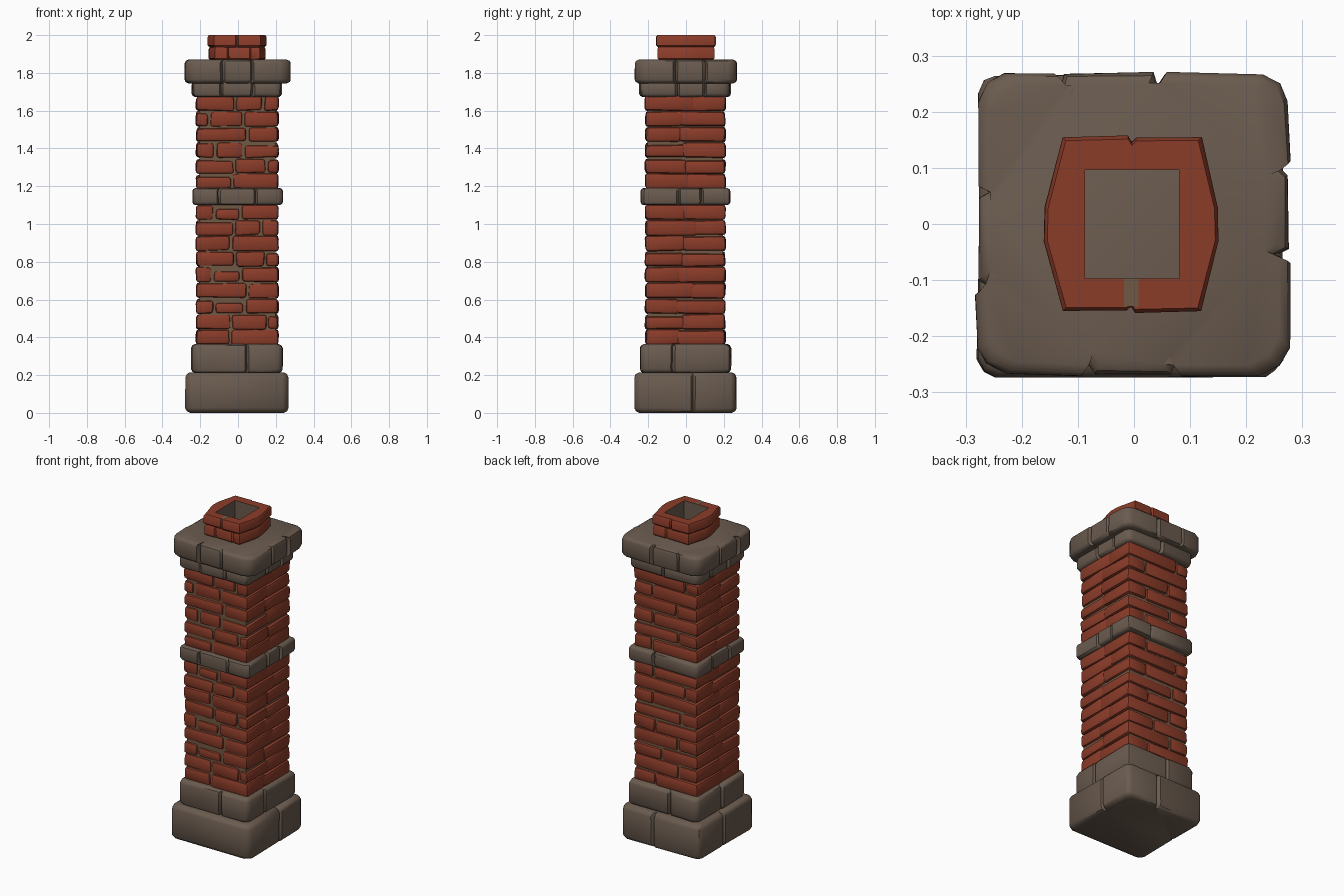
import bpy, bmesh, random
from mathutils import Vector

random.seed(7)
cube = bpy.data.objects.get("Cube")
if cube:
    bpy.data.objects.remove(cube, do_unlink=True)


def material(name, rgb):
    m = bpy.data.materials.new(name)
    m.use_nodes = True
    m.diffuse_color = (*rgb, 1)
    m.node_tree.nodes["Principled BSDF"].inputs["Base Color"].default_value = (*rgb, 1)
    return m


STONE = material("stone", (0.145, 0.105, 0.078))
BRICK = material("red brick", (0.26, 0.045, 0.022))
MORTAR = material("mortar", (0.165, 0.098, 0.055))


def jit(a):
    return random.uniform(-a, a)


def finish(name, bm, *mats):
    bmesh.ops.recalc_face_normals(bm, faces=bm.faces)
    me = bpy.data.meshes.new(name)
    bm.to_mesh(me)
    bm.free()
    ob = bpy.data.objects.new(name, me)
    bpy.context.collection.objects.link(ob)
    for m in mats:
        me.materials.append(m)
    bpy.ops.object.select_all(action='DESELECT')
    ob.select_set(True)
    bpy.context.view_layer.objects.active = ob
    bpy.ops.object.shade_smooth_by_angle(angle=0.7)
    return ob


def box(bm, lo, hi, wobble=0.0, bevel=0.0):
    part = bmesh.new()
    bmesh.ops.create_cube(part, size=1)
    for v in part.verts:
        v.co = Vector([(lo[i] if v.co[i] < 0 else hi[i]) + jit(wobble) for i in range(3)])
    if bevel:
        bmesh.ops.bevel(part, geom=part.edges[:], offset=bevel, segments=2,
                        profile=0.5, affect='EDGES', clamp_overlap=True)
    me = bpy.data.meshes.new("temp")
    part.to_mesh(me)
    part.free()
    bm.from_mesh(me)
    bpy.data.meshes.remove(me)


def notched(corners, notches, width, depth):
    """Outline through the corners, with V joints cut into given edges."""
    pts = []
    for i, a in enumerate(corners):
        a, b = Vector(a), Vector(corners[(i + 1) % len(corners)])
        along = (b - a).normalized()
        inward = Vector((-along.y, along.x))
        pts.append(a)
        for t in sorted(notches.get(i, ())):
            p = a.lerp(b, t)
            step = inward * jit(0.004)
            pts += [p - along * width, p + inward * depth, p + along * width + step]
    return pts


def stack(bm, outline, levels, wobble):
    """Skin the outline through (height, inset) levels."""
    loops = []
    centre = sum(outline, Vector((0, 0))) / len(outline)
    shift = [Vector((jit(wobble), jit(wobble))) for p in outline]
    for z, inset in levels:
        ring = []
        for p, s in zip(outline, shift):
            q = p + s + Vector((jit(wobble), jit(wobble))) * 0.4
            d = q - centre
            q = centre + Vector([c - inset * max(-1, min(1, c / 0.12)) for c in d])
            ring.append(bm.verts.new((q.x, q.y, z)))
        loops.append(ring)
    n = len(outline)
    for lo, hi in zip(loops, loops[1:]):
        for i in range(n):
            bm.faces.new((lo[i], lo[(i + 1) % n], hi[(i + 1) % n], hi[i]))
    return loops


def stone_course(name, z, x, y, joints, soft=0.022, corner=0.03):
    """Rounded stone slab; joints give edge fractions for front, right, back, left."""
    (x0, x1), (y0, y1), c = x, y, corner
    k = c * 0.35
    corners = []
    for cx, cy, sx, sy in ((x0, y0, 1, 1), (x1, y0, -1, 1), (x1, y1, -1, -1), (x0, y1, 1, -1)):
        trio = [(cx, cy + sy * c), (cx + sx * k, cy + sy * k), (cx + sx * c, cy)]
        corners += trio if sx == sy else trio[::-1]
    outline = notched(corners, {i * 3 + 2: j for i, j in enumerate(joints)}, 0.011, 0.02)
    bm = bmesh.new()
    levels = [(z[0], soft), (z[0] + soft * 0.35, soft * 0.3), (z[0] + soft, 0),
              (z[1] - soft, 0), (z[1] - soft * 0.35, soft * 0.3), (z[1], soft)]
    loops = stack(bm, outline, levels, 0.003)
    bm.faces.new(loops[0])
    bm.faces.new(loops[-1])
    bmesh.ops.triangulate(bm, faces=[f for f in bm.faces if len(f.verts) > 4])
    return finish(name, bm, STONE)


# Stone base, band, collar and cap
stone_course("base_lower", (0, 0.215), (-0.277, 0.265), (-0.27, 0.265),
             ((), (0.58,), (0.4,), (0.45,)), 0.026)
stone_course("base_upper", (0.21, 0.365), (-0.245, 0.236), (-0.242, 0.237),
             ((0.62,), (0.34,), (0.6,), (0.5,)))
stone_course("middle_band", (1.1, 1.19), (-0.24, 0.234), (-0.24, 0.234),
             ((0.27, 0.72), (0.42, 0.7), (0.35,), (0.3, 0.7)), 0.016, 0.02)
stone_course("cap_collar", (1.672, 1.76), (-0.242, 0.23), (-0.242, 0.232),
             ((0.3, 0.7), (0.4, 0.75), (0.5,), (0.25, 0.65)), 0.018)
stone_course("cap_slab", (1.745, 1.87), (-0.278, 0.276), (-0.268, 0.269),
             ((0.32, 0.67), (0.37, 0.73), (0.4, 0.79), (0.37, 0.76)), 0.02, 0.05)

# Mortar core of the shaft
bm = bmesh.new()
box(bm, (-0.205, -0.204, 0.3), (0.198, 0.196, 1.72))
finish("mortar_core", bm, MORTAR)


def brick_row(bm, z0, z1, ya, yb, cuts, gap, ragged):
    xs = [-0.222, *cuts, 0.214]
    for i, (a, b) in enumerate(zip(xs, xs[1:])):
        a += gap if i else 0
        b -= gap if i < len(cuts) else 0
        worn = random.random() < ragged
        drop = random.uniform(0.012, 0.026) if worn else 0
        outer = i in (0, len(cuts))
        top = z1 - (drop * 0.5 if outer else drop)
        box(bm, (a, ya, z0 + 0.001), (b, yb, top - 0.001), 0.0045, 0.017)


def brick_shaft(name, z0, z1, courses, ragged):
    bm = bmesh.new()
    h = (z1 - z0) / courses
    for c in range(courses):
        a, b = z0 + c * h, z0 + (c + 1) * h
        off = 0.07 if c % 2 else -0.045
        cuts = [off + jit(0.03)] if c % 3 == 0 else [off - 0.09 + jit(0.02), off + 0.07 + jit(0.02)]
        back = [-off * 1.4 + jit(0.04)]
        mid = jit(0.05)
        brick_row(bm, a, b, -0.216, mid + 0.008, cuts, 0.005, ragged)
        brick_row(bm, a, b, mid - 0.008, 0.209, back, 0.003, ragged * 0.4)
    finish(name, bm, BRICK)


brick_shaft("lower_brick_shaft", 0.358, 1.105, 9, 0.4)
brick_shaft("upper_brick_shaft", 1.185, 1.68, 6, 0.5)

# Brick flue: two barrel-sided courses around a square opening
FLUE = [(-0.127, -0.155), (0.12, -0.155), (0.15, -0.03), (0.15, 0.03),
        (0.12, 0.155), (-0.127, 0.155), (-0.16, 0.03), (-0.16, -0.03)]
HOLE = [(-0.087, -0.097), (0.08, -0.097), (0.08, 0.096), (-0.087, 0.096)]


def flue_course(name, z0, z1, joints, scale):
    bm = bmesh.new()
    outline = notched([(x * scale, y * scale) for x, y in FLUE], joints, 0.007, 0.009)
    levels = [(z0, 0.012), (z0 + 0.012, 0), (z1 - 0.01, 0), (z1, 0.006)]
    loops = stack(bm, outline, levels, 0.001)
    inner = [[bm.verts.new((x, y, z)) for x, y in HOLE] for z in (z0, z1)]
    for i in range(4):
        j = (i + 1) % 4
        bm.faces.new((inner[0][j], inner[0][i], inner[1][i], inner[1][j])).material_index = 1
    for outer, hole in ((loops[0], inner[0]), (loops[-1], inner[1])):
        edges = [bm.edges.get((r[i - 1], r[i])) for r in (outer, hole) for i in range(len(r))]
        bmesh.ops.triangle_fill(bm, edges=edges, use_beauty=True)
    finish(name, bm, BRICK, STONE)


flue_course("flue_lower", 1.865, 1.936, {0: (0.3, 0.8), 4: (0.35,)}, 0.97)
flue_course("flue_upper", 1.934, 2.0, {0: (0.49,), 4: (0.5,)}, 1.0)

# Mortar joint across the front of the flue rim
bm = bmesh.new()
box(bm, (-0.018, -0.147, 1.994), (0.008, -0.097, 2.0005))
finish("flue_rim_joint", bm, MORTAR)
